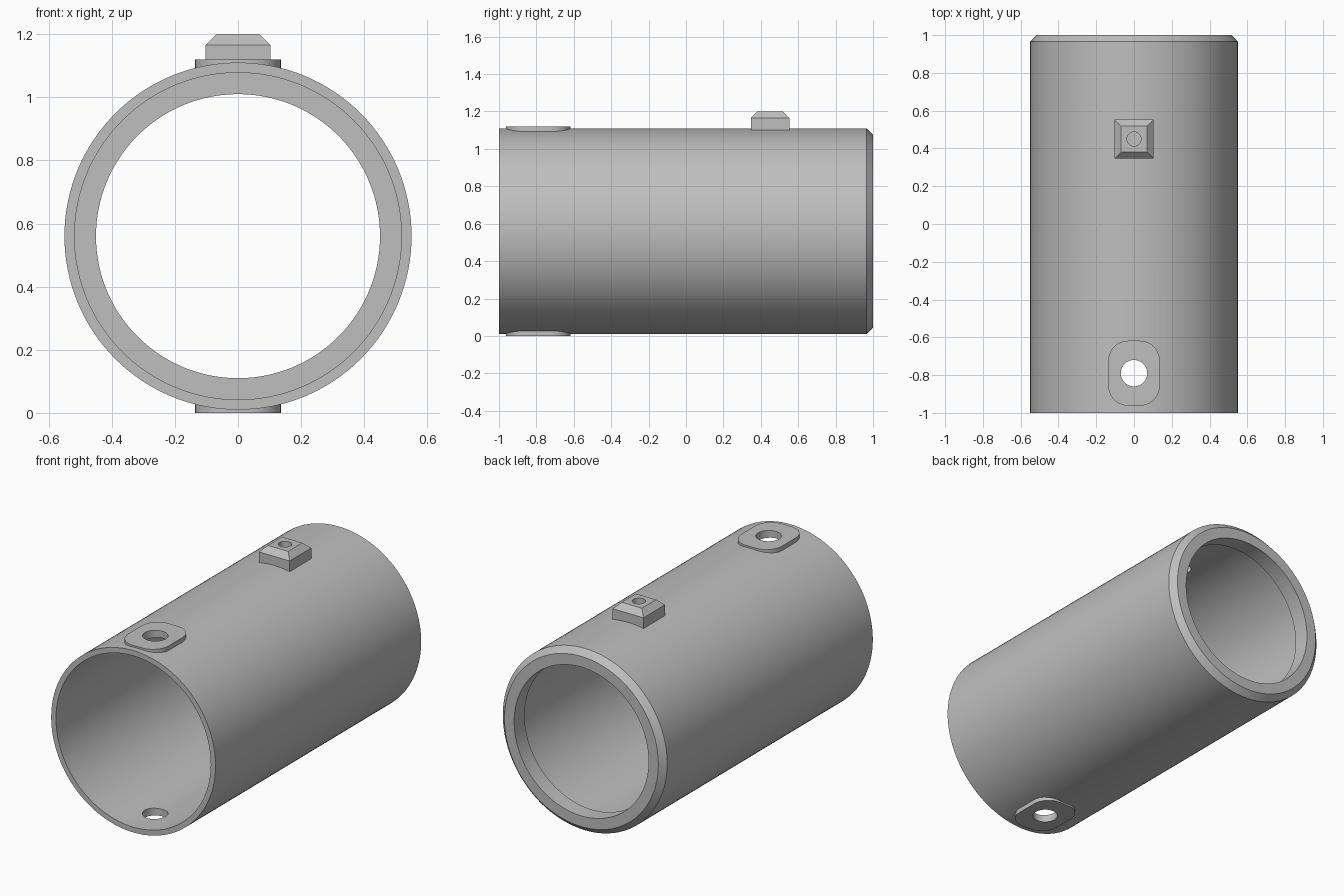
import bpy, bmesh, math
from mathutils import Matrix

AXIS_Z = 0.56          # height of the tube axis
HOLE_Y, BLOCK_Y = -0.79, 0.45

cube = bpy.data.objects.get("Cube")
if cube:
    bpy.data.objects.remove(cube)

grey = bpy.data.materials.new("plain grey")
grey.use_nodes = True
colour = (0.52, 0.52, 0.52, 1)
grey.diffuse_color = colour
grey.node_tree.nodes["Principled BSDF"].inputs["Base Color"].default_value = colour


def make_object(name, bm):
    bmesh.ops.recalc_face_normals(bm, faces=bm.faces)
    mesh = bpy.data.meshes.new(name)
    bm.to_mesh(mesh)
    bm.free()
    mesh.materials.append(grey)
    obj = bpy.data.objects.new(name, mesh)
    bpy.context.collection.objects.link(obj)
    return obj


def lathe(name, profile, segments=128):
    """Closed (radius, y) profile turned about the tube axis."""
    bm = bmesh.new()
    rings = []
    for i in range(segments):
        a = math.tau * i / segments
        rings.append([bm.verts.new((r * math.sin(a), y, AXIS_Z + r * math.cos(a)))
                      for r, y in profile])
    for i, ring in enumerate(rings):
        after = rings[(i + 1) % segments]
        for j in range(len(profile)):
            k = (j + 1) % len(profile)
            bm.faces.new((ring[j], ring[k], after[k], after[j]))
    return make_object(name, bm)


def loft(name, layers):
    """Solid through stacked outlines, each given as (points, z)."""
    bm = bmesh.new()
    rings = [[bm.verts.new((x, y, z)) for x, y in points] for points, z in layers]
    bm.faces.new(rings[0])
    bm.faces.new(rings[-1])
    for low, high in zip(rings, rings[1:]):
        for j in range(len(low)):
            k = (j + 1) % len(low)
            bm.faces.new((low[j], low[k], high[k], high[j]))
    return make_object(name, bm)


def rounded_outline(half_x, half_y, radius, cy, steps=10):
    points = []
    for quarter, (sx, sy) in enumerate([(1, 1), (-1, 1), (-1, -1), (1, -1)]):
        for s in range(steps + 1):
            a = math.pi / 2 * (quarter + s / steps)
            points.append((sx * (half_x - radius) + radius * math.cos(a),
                           cy + sy * (half_y - radius) + radius * math.sin(a)))
    return points


def square(half, cy):
    return [(half, cy + half), (-half, cy + half), (-half, cy - half), (half, cy - half)]


def pin(name, radius, cy, z0, z1):
    bm = bmesh.new()
    bmesh.ops.create_cone(bm, cap_ends=True, segments=48, radius1=radius, radius2=radius,
                          depth=z1 - z0, matrix=Matrix.Translation((0, cy, (z0 + z1) / 2)))
    return make_object(name, bm)


def combine(target, tool, operation):
    mod = target.modifiers.new(tool.name, 'BOOLEAN')
    mod.operation, mod.solver, mod.object = operation, 'EXACT', tool
    bpy.context.view_layer.objects.active = target
    bpy.ops.object.modifier_apply(modifier=mod.name)
    bpy.data.objects.remove(tool)


# Tube with a thin wall, an inner lip and a chamfered rear rim
tube = lathe("tube_body", [(0.55, -1), (0.55, 0.965), (0.515, 1), (0.45, 1),
                           (0.45, 0.9), (0.518, 0.9), (0.518, -1)])

# Rounded pads above and below the front end
pad = rounded_outline(0.136, 0.172, 0.105, HOLE_Y)
combine(tube, loft("top_pad", [(pad, AXIS_Z + 0.522), (pad, AXIS_Z + 0.56)]), 'UNION')
combine(tube, loft("bottom_pad", [(pad, 0), (pad, 0.038)]), 'UNION')

# Square block with a bevelled top
base = square(0.103, BLOCK_Y)
combine(tube, loft("top_block", [(base, AXIS_Z + 0.526), (base, 1.165),
                                 (square(0.068, BLOCK_Y), 1.2)]), 'UNION')

# Through holes in the pads and the block
combine(tube, pin("pad_hole", 0.07, HOLE_Y, -0.1, 1.3), 'DIFFERENCE')
combine(tube, pin("block_hole", 0.037, BLOCK_Y, 0.9, 1.3), 'DIFFERENCE')

# Smooth shading with crisp edges
bpy.ops.object.select_all(action='DESELECT')
tube.select_set(True)
bpy.context.view_layer.objects.active = tube
bpy.ops.object.shade_smooth_by_angle(angle=math.radians(25))
